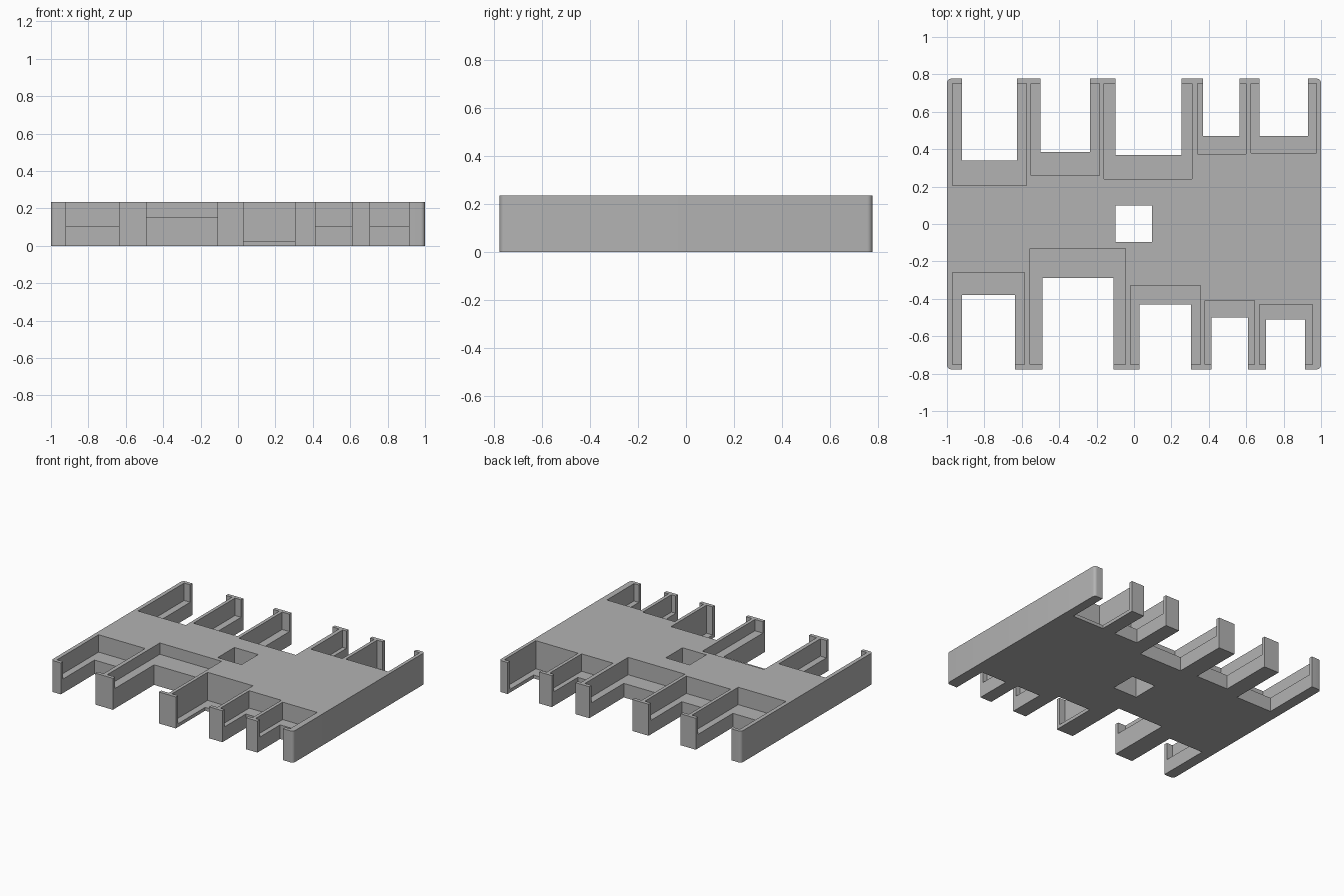
import bpy, bmesh
from mathutils import Vector

cube = bpy.data.objects.get("Cube")
if cube:
    bpy.data.objects.remove(cube, do_unlink=True)

HEIGHT = 0.235
HALF_DEPTH = 0.777


def make_box(name, low, high, corner=0.0):
    """Axis-aligned box, optionally with rounded upright edges."""
    low, high = Vector(low), Vector(high)
    bm = bmesh.new()
    bmesh.ops.create_cube(bm, size=1)
    for v in bm.verts:
        v.co = (low + high) / 2 + v.co * (high - low)
    if corner:
        upright = [e for e in bm.edges
                   if abs(e.verts[0].co.z - e.verts[1].co.z) > 0.01]
        bmesh.ops.bevel(bm, geom=upright, offset=corner, segments=5,
                        profile=0.5, affect='EDGES')
    mesh = bpy.data.meshes.new(name)
    bm.to_mesh(mesh)
    bm.free()
    obj = bpy.data.objects.new(name, mesh)
    bpy.context.scene.collection.objects.link(obj)
    return obj


def cut(body, low, high):
    """Subtract a box from the body."""
    cutter = make_box("cutter", low, high)
    cutter.hide_render = True
    mod = body.modifiers.new("cut", 'BOOLEAN')
    mod.operation = 'DIFFERENCE'
    mod.solver = 'EXACT'
    mod.object = cutter
    bpy.context.view_layer.objects.active = body
    bpy.ops.object.modifier_apply(modifier=mod.name)
    bpy.data.objects.remove(cutter, do_unlink=True)


def cut_bay(body, side, slot, pocket, floor):
    """Open slot through the edge, plus a wider pocket behind a thin lip."""
    def span(x0, x1, inner, outer, z):
        y0, y1 = sorted((side * inner, side * outer))
        cut(body, (x0, y0, z), (x1, y1, HEIGHT + 0.1))
    span(*slot, 1.0, -0.1)
    span(*pocket, 0.75, floor)


# Tray body
tray = make_box("holder_tray", (-1, -HALF_DEPTH, 0), (1, HALF_DEPTH, HEIGHT), 0.022)

# Bays: slot (left, right, inner end), pocket (left, right, inner end), floor height
front_bays = [
    ((-0.92, -0.635, 0.38), (-0.97, -0.585, 0.26), 0.105),
    ((-0.49, -0.11, 0.29), (-0.555, -0.045, 0.13), 0.15),
    ((0.03, 0.305, 0.43), (-0.02, 0.355, 0.33), 0.025),
    ((0.415, 0.61, 0.5), (0.38, 0.645, 0.41), 0.105),
    ((0.705, 0.915, 0.51), (0.67, 0.955, 0.43), 0.105),
]
back_bays = [
    ((-0.92, -0.625, 0.34), (-0.97, -0.575, 0.205), 0.105),
    ((-0.5, -0.235, 0.385), (-0.55, -0.185, 0.26), 0.105),
    ((-0.1, 0.255, 0.37), (-0.16, 0.31, 0.24), 0.105),
    ((0.37, 0.565, 0.47), (0.34, 0.6, 0.375), 0.105),
    ((0.67, 0.93, 0.47), (0.625, 0.975, 0.38), 0.025),
]
for side, bays in ((-1, front_bays), (1, back_bays)):
    for bay in bays:
        cut_bay(tray, side, *bay)

# Square hole through the middle
cut(tray, (-0.1, -0.097, -0.1), (0.097, 0.1, HEIGHT + 0.1))

# Plain grey material
grey = bpy.data.materials.new("plain_grey")
grey.use_nodes = True
colour = (0.45, 0.45, 0.45, 1)
grey.diffuse_color = colour
grey.node_tree.nodes["Principled BSDF"].inputs["Base Color"].default_value = colour
tray.data.materials.clear()
tray.data.materials.append(grey)

# Smooth the rounded corners, keep the rest crisp
bpy.ops.object.select_all(action='DESELECT')
tray.select_set(True)
bpy.context.view_layer.objects.active = tray
bpy.ops.object.shade_smooth_by_angle()
